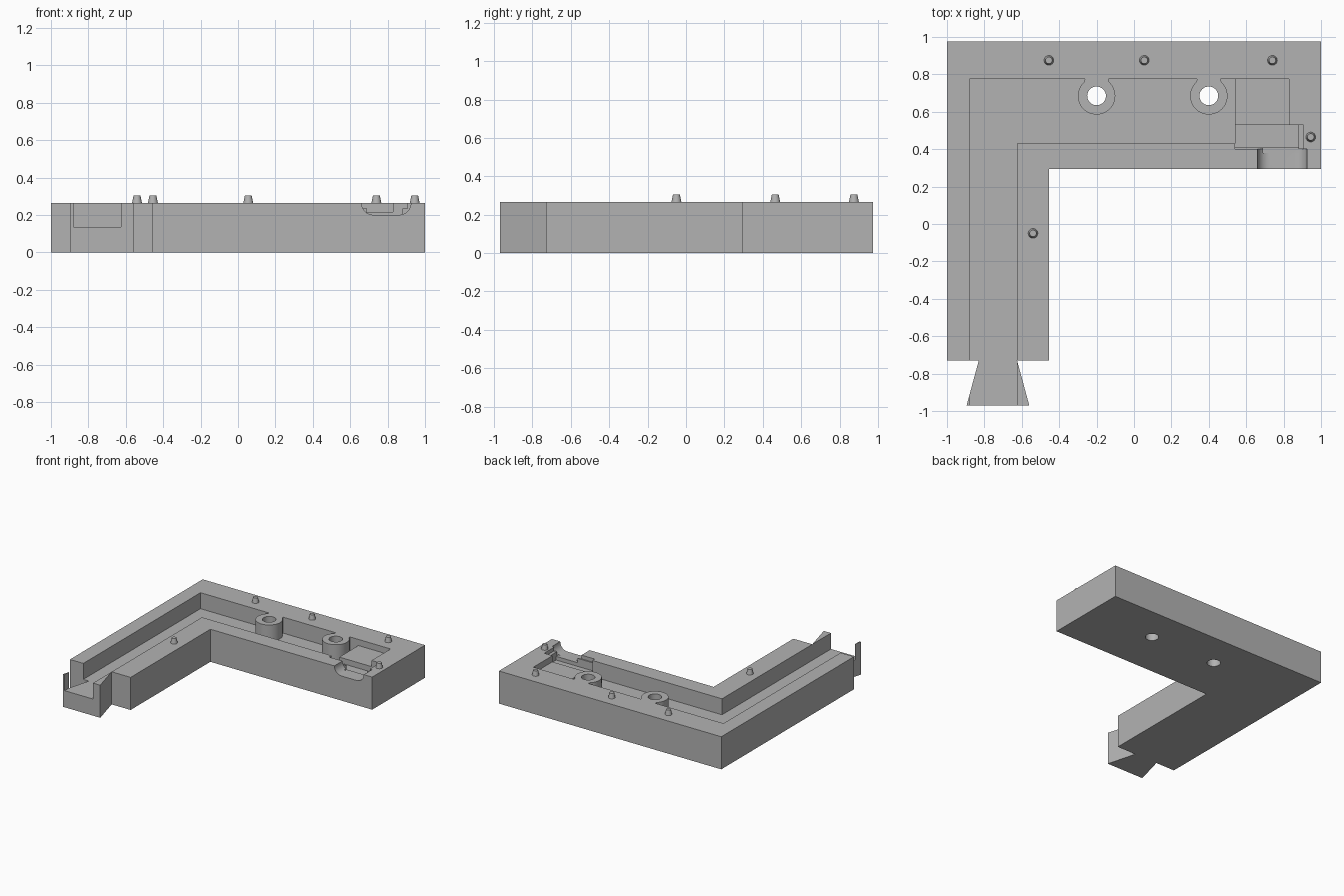
import bpy, bmesh, math
from mathutils import Vector

if "Cube" in bpy.data.objects:
    bpy.data.objects.remove(bpy.data.objects["Cube"])

TOP = 0.265
OVER = 0.4  # cutters reach above the top

grey = bpy.data.materials.new("plain grey")
grey.use_nodes = True
colour = (0.45, 0.45, 0.45, 1)
grey.diffuse_color = colour
grey.node_tree.nodes["Principled BSDF"].inputs["Base Color"].default_value = colour


def prism(name, points, direction):
    """Extrude a closed outline of 3D points along a direction."""
    bm = bmesh.new()
    face = bm.faces.new([bm.verts.new(p) for p in points])
    moved = bmesh.ops.extrude_face_region(bm, geom=[face])["geom"]
    verts = [v for v in moved if isinstance(v, bmesh.types.BMVert)]
    bmesh.ops.translate(bm, verts=verts, vec=Vector(direction))
    bmesh.ops.recalc_face_normals(bm, faces=bm.faces)
    mesh = bpy.data.meshes.new(name)
    bm.to_mesh(mesh)
    bm.free()
    mesh.materials.append(grey)
    obj = bpy.data.objects.new(name, mesh)
    bpy.context.collection.objects.link(obj)
    return obj


def slab(name, outline, z0, z1):
    return prism(name, [(x, y, z0) for x, y in outline], (0, 0, z1 - z0))


def box(name, x0, x1, y0, y1, z0, z1=OVER):
    return slab(name, [(x0, y0), (x1, y0), (x1, y1), (x0, y1)], z0, z1)


def cone(name, x, y, r0, r1, z0, z1, sides=48):
    bpy.ops.mesh.primitive_cone_add(vertices=sides, radius1=r0, radius2=r1, depth=z1 - z0,
                                    location=(x, y, (z0 + z1) / 2))
    obj = bpy.context.object
    obj.name = name
    obj.data.materials.append(grey)
    return obj


def cut(target, cutter):
    mod = target.modifiers.new("cut", "BOOLEAN")
    mod.operation = "DIFFERENCE"
    mod.solver = "EXACT"
    mod.object = cutter
    bpy.context.view_layer.objects.active = target
    bpy.ops.object.modifier_apply(modifier=mod.name)
    bpy.data.objects.remove(cutter)


# L-shaped body with a dovetail tongue at the end of the long arm
body = slab("corner_body", [
    (-1, 0.975), (-1, -0.73), (-0.83, -0.73), (-0.895, -0.97), (-0.56, -0.97), (-0.625, -0.73),
    (-0.455, -0.73), (-0.455, 0.295), (1, 0.295), (1, 0.975)], 0, TOP)

# Channel, leaving screw posts joined to the back wall
channel = slab("channel_cutter", [
    (-0.88, -1.1), (-0.625, -1.1), (-0.625, 0.43), (0.54, 0.43), (0.54, 0.775), (-0.88, 0.775)],
    0.135, OVER)
posts = [(-0.2, 0.685), (0.4, 0.685)]
for x, y in posts:
    cut(channel, cone("post_keeper", x, y, 0.1, 0.1, 0, 0.5))
    cut(channel, slab("neck_keeper", [(x - 0.068, y + 0.07), (x + 0.068, y + 0.07),
                                      (x + 0.055, y + 0.12), (x - 0.055, y + 0.12)], 0, 0.5))
cut(body, channel)
for x, y in posts:
    cut(body, cone("screw_hole_cutter", x, y, 0.05, 0.05, -0.1, 0.5))

# Shallow pocket, deeper slot with a ledge, and opening to the trough
cut(body, box("pocket_cutter", 0.53, 0.83, 0.5, 0.775, 0.215))
cut(body, box("slot_cutter", 0.54, 0.88, 0.41, 0.53, 0.17))
cut(body, box("ledge_cutter", 0.54, 0.905, 0.4, 0.53, 0.235))
cut(body, box("opening_cutter", 0.69, 0.88, 0.38, 0.42, 0.2))

# Rounded trough through the front wall
r = TOP - 0.2
arc = [i * math.pi / 16 for i in range(9)]
profile = [(0.66 + r - r * math.cos(a), TOP - r * math.sin(a)) for a in arc]
profile += [(0.925 - r + r * math.sin(a), TOP - r * math.cos(a)) for a in arc]
profile += [(0.925, OVER), (0.66, OVER)]
cut(body, prism("trough_cutter", [(x, 0.2, z) for x, z in profile], (0, 0.2, 0)))

# Tapered locating pegs
pegs = [(-0.455, 0.875), (0.055, 0.875), (0.74, 0.875), (0.945, 0.465), (-0.54, -0.05)]
parts = [body] + [cone("locating_peg", x, y, 0.027, 0.018, TOP - 0.005, 0.305, 24) for x, y in pegs]

# Smooth the round walls, keep edges crisp
bpy.ops.object.select_all(action="DESELECT")
for obj in parts:
    obj.select_set(True)
bpy.context.view_layer.objects.active = body
bpy.ops.object.shade_smooth_by_angle(angle=math.radians(30))
